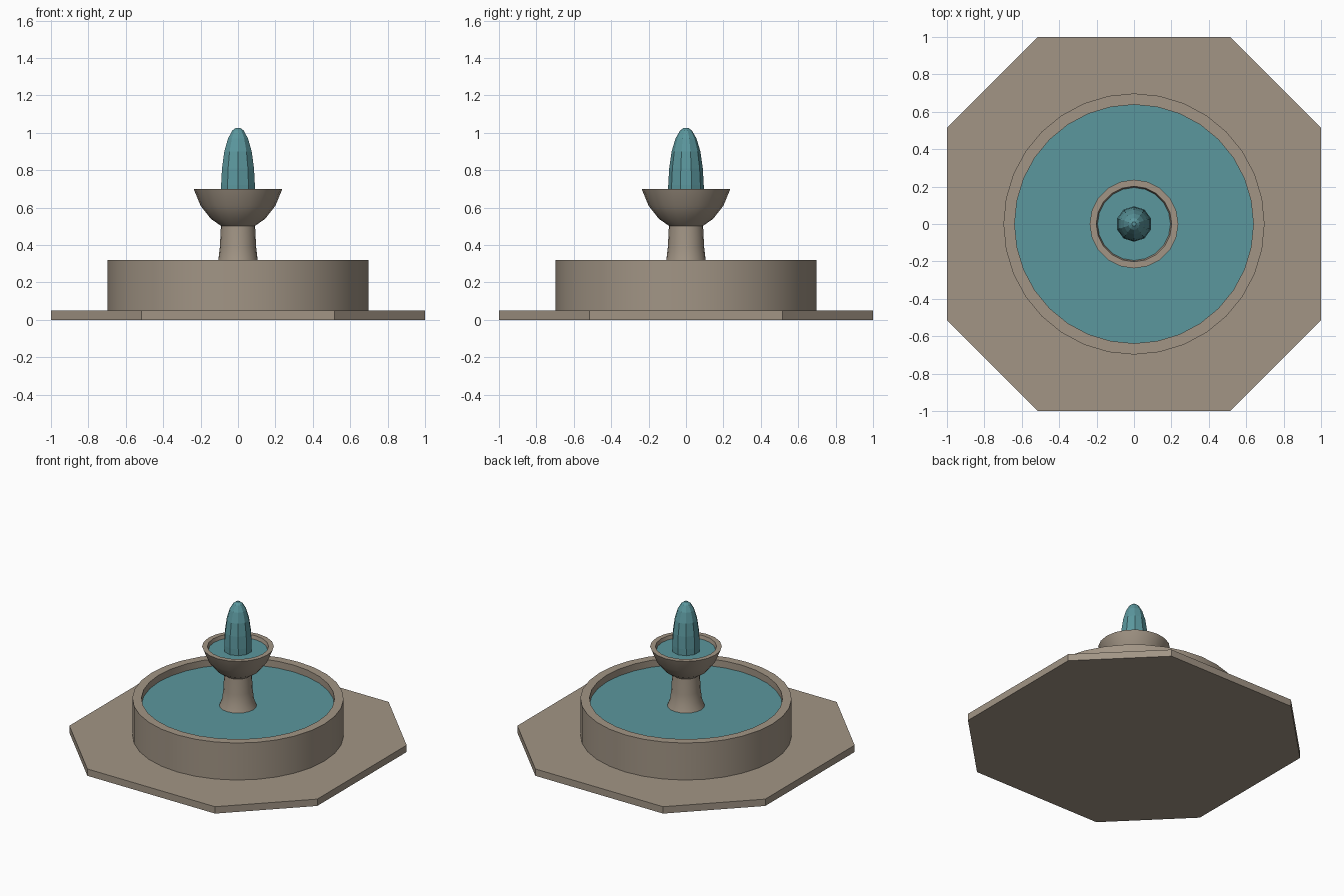
import bpy, bmesh, math

if "Cube" in bpy.data.objects:
    bpy.data.objects.remove(bpy.data.objects["Cube"])


def material(name, color):
    m = bpy.data.materials.new(name)
    m.diffuse_color = (*color, 1)
    m.use_nodes = True
    m.node_tree.nodes["Principled BSDF"].inputs["Base Color"].default_value = m.diffuse_color
    return m


stone = material("warm_stone", (0.36, 0.30, 0.235))
water = material("teal_water", (0.105, 0.31, 0.34))


def finish(name, bm, mat, smooth):
    bmesh.ops.remove_doubles(bm, verts=bm.verts, dist=1e-5)
    bmesh.ops.recalc_face_normals(bm, faces=bm.faces)
    me = bpy.data.meshes.new(name)
    bm.to_mesh(me)
    bm.free()
    me.materials.append(mat)
    ob = bpy.data.objects.new(name, me)
    bpy.context.collection.objects.link(ob)
    if smooth:
        bpy.ops.object.select_all(action='DESELECT')
        ob.select_set(True)
        bpy.context.view_layer.objects.active = ob
        bpy.ops.object.shade_smooth_by_angle(angle=math.radians(30))
    return ob


def lathe(name, profile, sides, mat, smooth=True, closed=False):
    """Revolve (radius, z) points about z; open ends are capped."""
    bm = bmesh.new()
    rings = []
    for r, z in profile:
        rings.append([bm.verts.new((r * math.sin(2 * math.pi * i / sides),
                                    r * math.cos(2 * math.pi * i / sides), z))
                      for i in range(sides)])
    pairs = list(zip(rings, rings[1:]))
    if closed:
        pairs.append((rings[-1], rings[0]))
    else:
        bm.faces.new(rings[0])
        bm.faces.new(rings[-1])
    for a, b in pairs:
        for i in range(sides):
            j = (i + 1) % sides
            bm.faces.new((a[i], a[j], b[j], b[i]))
    return finish(name, bm, mat, smooth)


# Plinth: square slab with cut corners
bm = bmesh.new()
c = 0.515
outline = [(c, -1), (1, -c), (1, c), (c, 1), (-c, 1), (-1, c), (-1, -c), (-c, -1)]
base = bm.faces.new([bm.verts.new((x, y, 0)) for x, y in outline])
top = bmesh.ops.extrude_face_region(bm, geom=[base])
bmesh.ops.translate(bm, vec=(0, 0, 0.05),
                    verts=[g for g in top["geom"] if isinstance(g, bmesh.types.BMVert)])
if not base.is_valid or len(bm.faces) < 10:
    bm.faces.new([v for v in bm.verts if v.co.z < 0.01])
finish("plinth", bm, stone, False)

# Basin wall and its pool
lathe("basin_wall", [(0.698, 0.05), (0.698, 0.32), (0.638, 0.32), (0.638, 0.05)],
      32, stone, closed=True)
lathe("basin_water", [(0.638, 0.262), (0.638, 0.27)], 32, water)

# Flared pedestal
lathe("pedestal", [(0.13, 0.25), (0.122, 0.275), (0.105, 0.32), (0.097, 0.39),
                   (0.091, 0.51)], 20, stone)

# Upper bowl, hollow, with water
lathe("bowl", [(0.08, 0.495), (0.145, 0.54), (0.20, 0.61), (0.237, 0.70),
               (0.202, 0.70), (0.192, 0.66)], 20, stone)
lathe("bowl_water", [(0.194, 0.668), (0.195, 0.675)], 20, water)

# Faceted water jet
lathe("water_jet", [(0.095, 0.67), (0.095, 0.72), (0.090, 0.81), (0.077, 0.90),
                    (0.056, 0.97), (0.032, 1.012), (0.012, 1.027)],
      10, water, smooth=False)
